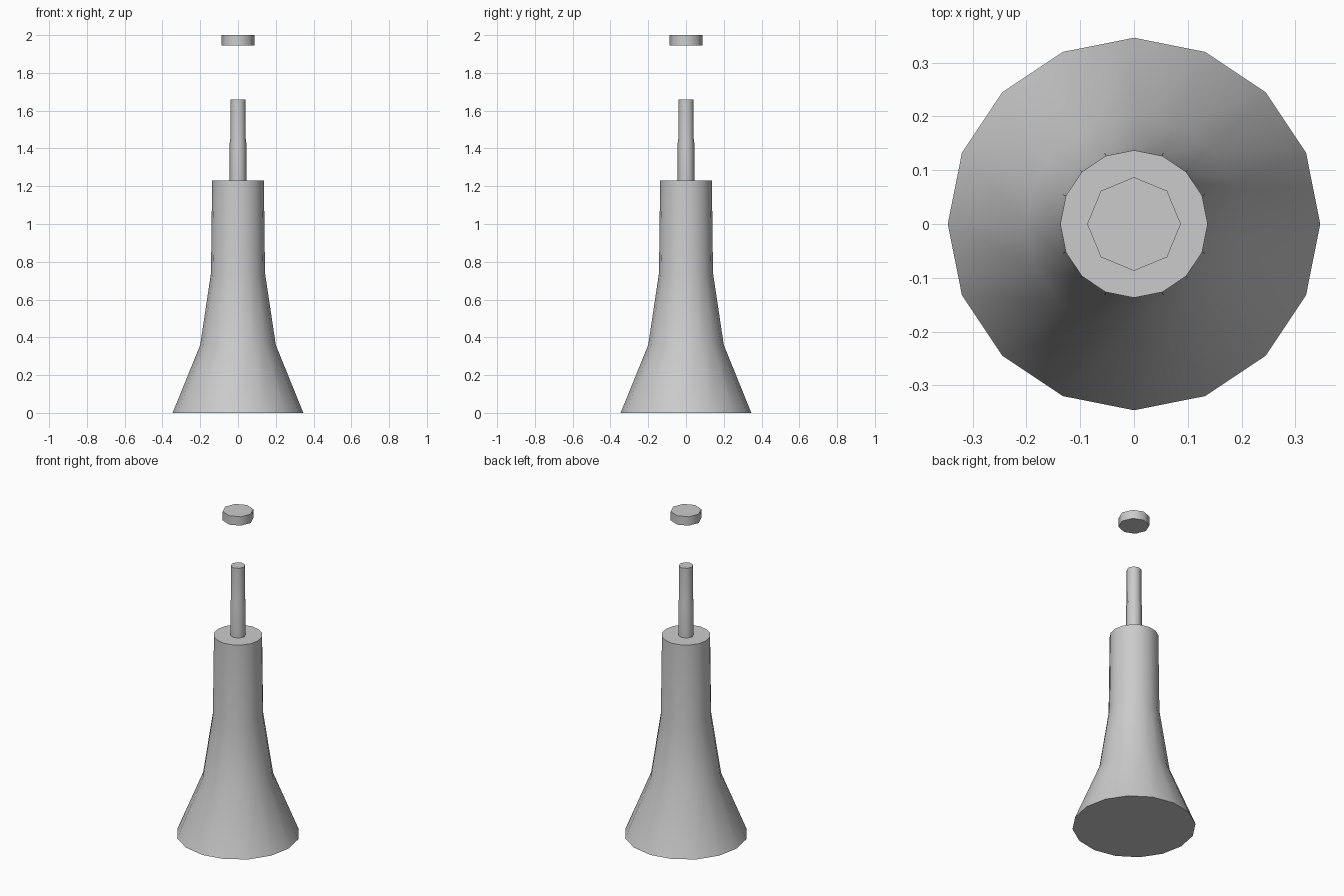
import bpy, bmesh
from math import pi, cos, sin, radians

if "Cube" in bpy.data.objects:
    bpy.data.objects.remove(bpy.data.objects["Cube"])


def lathe(name, profile, sides):
    """Closed turned solid from (radius, height) pairs, with a vertex on +x."""
    bm = bmesh.new()
    rings = [[bm.verts.new((r * cos(2 * pi * i / sides), r * sin(2 * pi * i / sides), z))
              for i in range(sides)] for r, z in profile]
    for a, b in zip(rings, rings[1:]):
        for i in range(sides):
            j = (i + 1) % sides
            bm.faces.new((a[i], a[j], b[j], b[i]))
    bm.faces.new(rings[0][::-1])
    bm.faces.new(rings[-1])
    mesh = bpy.data.meshes.new(name)
    bm.to_mesh(mesh)
    bm.free()
    obj = bpy.data.objects.new(name, mesh)
    bpy.context.collection.objects.link(obj)
    bpy.ops.object.select_all(action='DESELECT')
    obj.select_set(True)
    bpy.context.view_layer.objects.active = obj
    bpy.ops.object.shade_smooth_by_angle(angle=radians(50))
    return obj


# Flared tower body
lathe("tower_body", [(0.346, 0), (0.2, 0.36), (0.143, 0.74), (0.137, 1.23)], 16)

# Thin mast on top of the body
lathe("mast", [(0.044, 1.22), (0.044, 1.43), (0.041, 1.45), (0.041, 1.66)], 8)

# Separate octagonal cap floating above the mast
lathe("top_cap", [(0.087, 1.945), (0.087, 2.0)], 8)
